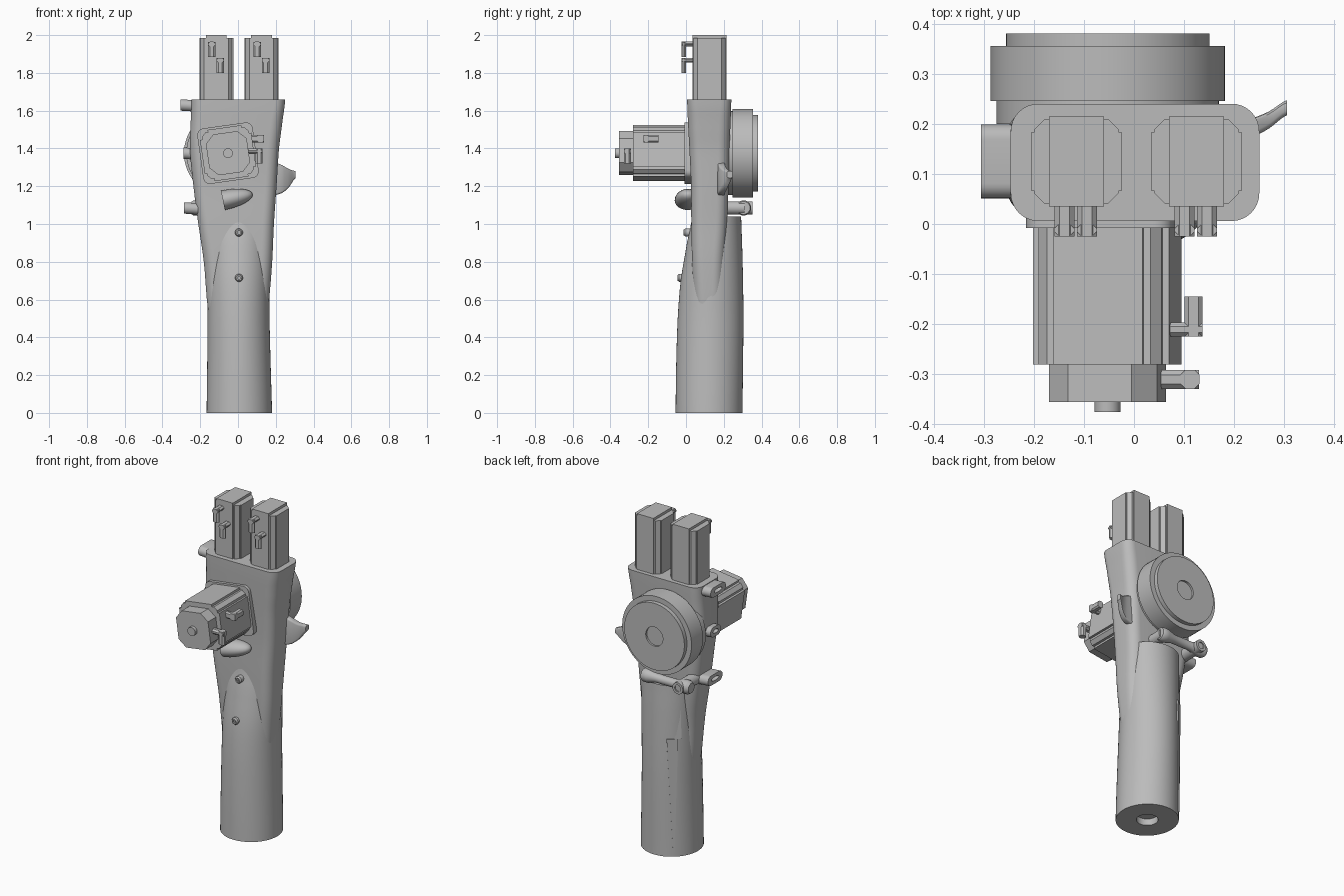
import bpy, bmesh, math
from mathutils import Matrix, Vector

cube = bpy.data.objects.get("Cube")
if cube:
    bpy.data.objects.remove(cube, do_unlink=True)

grey = bpy.data.materials.new("plain_grey")
grey.use_nodes = True
COL = (0.5, 0.5, 0.5, 1)
grey.diffuse_color = COL
grey.node_tree.nodes["Principled BSDF"].inputs["Base Color"].default_value = COL

ROUND = 9  # corner radius that turns a section into an ellipse


def section(cu, cv, a, b, c, seg):
    """Rounded rectangle with half sizes a, b and corner radius c."""
    ca, cb = min(c, a), min(c, b)
    pts = []
    for k in range(4):
        mid = math.pi / 4 + k * math.pi / 2
        su, sv = math.copysign(1, math.cos(mid)), math.copysign(1, math.sin(mid))
        for i in range(seg + 1):
            t = (k + i / seg) * math.pi / 2
            pts.append((cu + su * (a - ca) + ca * math.cos(t),
                        cv + sv * (b - cb) + cb * math.sin(t)))
    return pts


def smooth_rows(rows, steps):
    """Spline interpolation between the given sections."""
    out = []
    for i in range(len(rows) - 1):
        quad = [rows[max(i - 1, 0)], rows[i], rows[i + 1], rows[min(i + 2, len(rows) - 1)]]
        for s in range(steps):
            t = s / steps
            row = [q1 + t * (q2 - q1) if j == 0 else
                   0.5 * (2 * q1 + (q2 - q0) * t + (2 * q0 - 5 * q1 + 4 * q2 - q3) * t * t
                          + (3 * q1 - q0 - 3 * q2 + q3) * t ** 3)
                   for j, (q0, q1, q2, q3) in enumerate(zip(*quad))]
            out.append(row)
    return out + [rows[-1]]


def loft(name, rows, axis="z", seg=8, steps=1, matrix=None):
    """Skin sections (position, centre u, centre v, half u, half v, corner)."""
    place = {"z": lambda u, v, p: (u, v, p), "y": lambda u, v, p: (u, p, v),
             "x": lambda u, v, p: (p, u, v)}[axis]
    bm = bmesh.new()
    rings = [[bm.verts.new(place(u, v, r[0])) for u, v in section(*r[1:], seg)]
             for r in smooth_rows(rows, steps)]
    n = len(rings[0])
    for lo, hi in zip(rings, rings[1:]):
        for i in range(n):
            bm.faces.new((lo[i], lo[(i + 1) % n], hi[(i + 1) % n], hi[i]))
    bm.faces.new(rings[0])
    bm.faces.new(rings[-1])
    bmesh.ops.remove_doubles(bm, verts=bm.verts, dist=1e-5)
    bmesh.ops.recalc_face_normals(bm, faces=bm.faces)
    if matrix:
        bm.transform(matrix)
    mesh = bpy.data.meshes.new(name)
    bm.to_mesh(mesh)
    bm.free()
    mesh.materials.append(grey)
    obj = bpy.data.objects.new(name, mesh)
    bpy.context.collection.objects.link(obj)
    bpy.ops.object.select_all(action="DESELECT")
    obj.select_set(True)
    bpy.context.view_layer.objects.active = obj
    bpy.ops.object.shade_smooth_by_angle(angle=math.radians(32))
    return obj


def prism(name, p0, p1, u, v, a, b, c=0.0, axis="z", seg=1, matrix=None):
    return loft(name, [(p0, u, v, a, b, c), (p1, u, v, a, b, c)], axis, seg, 1, matrix)


def turned(name, u, v, profile, axis, seg=12, matrix=None):
    """Round part from (position, radius) pairs."""
    return loft(name, [(p, u, v, r, r, ROUND) for p, r in profile], axis, seg, 1, matrix)


# Round forearm with a shallow socket in its base
tube = [(0, .007, .122, .173, .177, ROUND), (.25, .005, .125, .168, .177, ROUND),
        (.5, .003, .13, .164, .174, ROUND), (.7, .003, .137, .164, .165, ROUND),
        (.9, .003, .151, .162, .146, ROUND), (1.04, .003, .162, .158, .13, ROUND)]
socket = [(.04, .007, .122, .06, .06, ROUND), (0, .007, .122, .06, .06, ROUND)]
loft("forearm_tube", socket + smooth_rows(tube, 4), seg=14)

# Flat upper body that widens toward the top
loft("upper_body", [
    (.42, .0, .12, .145, .075, .06), (.6, .0, .12, .165, .08, .06),
    (.8, .0, .118, .181, .086, .06), (1.0, -.01, .123, .2, .095, .06),
    (1.2, -.016, .126, .22, .099, .06), (1.4, -.019, .124, .236, .106, .06),
    (1.55, -.007, .123, .243, .113, .06), (1.66, .002, .123, .248, .117, .055)],
    steps=4)


# Two towers on top, each with a pair of bent plugs
def plug(name, x, top):
    prism(name + "_arm", -.025, .045, x, top - .013, .02, .013, .01, "y")
    prism(name + "_leg", top - .08, top - .002, x, -.012, .02, .013, .01)


for side, x in (("right", -.115), ("left", .125)):
    prism(side + "_tower_bar", 1.64, 2.0, x, .125, .055, .09)
    prism(side + "_tower_wings", 1.64, 1.985, x, .125, .09, .059)
    prism(side + "_tower_core", 1.64, 1.985, x, .125, .084, .084, .02)
    for label, dx, top in (("upper", -.024, 1.965), ("lower", .021, 1.88)):
        plug(f"{side}_tower_{label}_plug", x + dx, top)

# Front motor, slightly turned about its shaft
turn = Matrix.Translation((-.053, 0, 1.375)) @ Matrix.Rotation(math.radians(-8), 4, "Y")
prism("motor_flange", -.008, .06, 0, 0, .148, .148, .035, "y", 5, turn)
prism("motor_bar", -.28, .05, 0, 0, .09, .137, 0, "y", 1, turn)
prism("motor_wings", -.28, .05, 0, 0, .137, .09, 0, "y", 1, turn)
prism("motor_core", -.28, .05, 0, 0, .124, .124, .02, "y", 1, turn)
prism("motor_front", -.355, -.27, 0, 0, .109, .109, .045, "y", 1, turn)
turned("motor_shaft", 0, 0, [(-.375, .026), (-.34, .026)], "y", 6, turn)

# Bent plugs on the side of the motor
prism("motor_side_plug_arm", .06, .137, -.211, 1.452, .014, .02, .008, "x")
prism("motor_side_plug_leg", -.225, -.145, .119, 1.452, .018, .02, .008, "y")
prism("motor_front_plug_arm", .03, .13, -.31, 1.385, .019, .015, .01, "x")
prism("motor_front_plug_leg", 1.32, 1.4, .112, -.31, .019, .019, .01)

# Rear drum with cap and shallow hub
turned("rear_drum", -.052, 1.375, [(.2, .222), (.245, .222), (.245, .234), (.355, .234),
       (.355, .203), (.38, .203), (.38, .058), (.368, .058)], "y", 16)

# Clamp rod below the drum
turned("clamp_rod", .305, 1.085, [(-.25, .03), (-.235, .04), (-.2, .04), (-.15, .026),
       (-.02, .026), (.03, .04), (.06, .04), (.07, .034)], "x", 6)
turned("clamp_mount", -.19, 1.085, [(.15, .035), (.352, .035), (.352, .02), (.345, .02)], "y", 6)
turned("clamp_mount_left", .045, 1.085, [(.15, .035), (.31, .035)], "y", 6)

# Oval lugs along the right edge, each with a slot in the end
for label, z, tip, half in (("top", 1.63, -.305, .074), ("middle", 1.375, -.288, .05),
                            ("bottom", 1.085, -.285, .07)):
    cy = .125
    loft(label + "_lug", [(tip + .025, cy, z, half * .5, .011, ROUND),
                          (tip, cy, z, half * .5, .011, ROUND),
                          (tip, cy, z, half, .03, .03),
                          (-.17, cy, z - .008, half, .03, .03)], "x", 6)

# Curved fin on the left edge
loft("side_fin", [(.18, .185, 1.24, .02, .09, .01), (.235, .192, 1.238, .019, .073, .01),
                  (.27, .208, 1.243, .017, .048, .01),
                  (.305, .232, 1.262, .015, .018, .01)], "x", 3, 4)

# Bulging front pad
tilt = (Matrix.Translation((-.08, .01, 1.125)) @ Matrix.Rotation(math.radians(-12), 4, "Y"))
pad = [(.16 * math.sin(t * math.pi / 16), 0, 0, .068 * math.cos(t * math.pi / 16) + .002,
        .05 * math.cos(t * math.pi / 16) + .002, ROUND) for t in range(9)]
loft("front_pad", pad, "x", 8, 1, tilt)

# Front screws with recessed centres
for label, z, y in (("upper", .955, -.012), ("lower", .715, -.045)):
    turned(label + "_screw", .005, z, [(y + .008, .008), (y, .008), (y, .015),
           (y + .008, .021), (y + .08, .021)], "y", 5)

# Stepped wedge strip down the back
strip = Matrix.Translation((.004, .128, 0)) @ Matrix.Rotation(math.radians(38), 4, "Z")
loft("lower_back_strip", [(.03, 0, .155, .004, .02, 0), (.72, .008, .155, .032, .022, 0)],
     seg=1, matrix=strip)
loft("upper_back_strip", [(.72, -.018, .152, .024, .02, 0), (1.02, -.018, .142, .022, .02, 0)],
     seg=1, matrix=strip)
